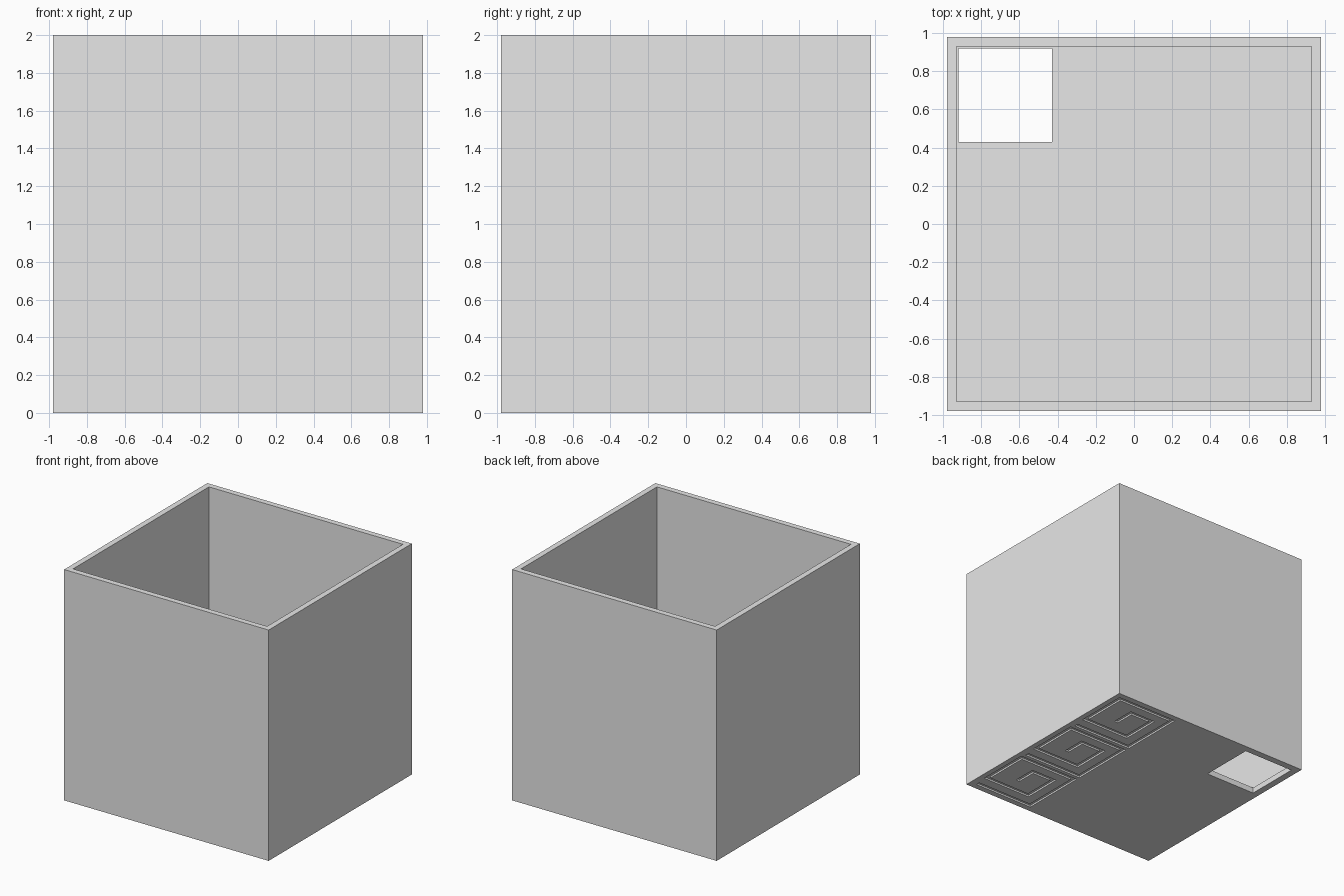
import bpy, bmesh
from mathutils import Vector

old = bpy.data.objects.get("Cube")
if old:
    bpy.data.objects.remove(old, do_unlink=True)

HALF, HEIGHT, WALL = 0.98, 2.0, 0.05
GROOVE, DEPTH = 0.035, 0.015

grey = bpy.data.materials.new("plain_grey")
grey.use_nodes = True
colour = (0.8, 0.8, 0.8, 1)
grey.diffuse_color = colour
grey.node_tree.nodes["Principled BSDF"].inputs["Base Color"].default_value = colour


def prism(name, outline, z0, z1):
    """Extrude a flat outline upward from z0 to z1."""
    bm = bmesh.new()
    face = bm.faces.new([bm.verts.new((x, y, z0)) for x, y in outline])
    top = bmesh.ops.extrude_face_region(bm, geom=[face])["geom"]
    bmesh.ops.translate(bm, vec=(0, 0, z1 - z0),
                        verts=[g for g in top if isinstance(g, bmesh.types.BMVert)])
    bmesh.ops.recalc_face_normals(bm, faces=bm.faces)
    mesh = bpy.data.meshes.new(name)
    bm.to_mesh(mesh)
    bm.free()
    mesh.materials.append(grey)
    obj = bpy.data.objects.new(name, mesh)
    bpy.context.collection.objects.link(obj)
    return obj


def rect(x0, x1, y0, y1):
    return [(x0, y0), (x1, y0), (x1, y1), (x0, y1)]


def ribbon(path, width):
    """Outline of a mitred strip following a right-angled path."""
    pts = [Vector(p) for p in path]
    dirs = [(b - a).normalized() for a, b in zip(pts, pts[1:])]
    sides = [Vector((-d.y, d.x)) * width / 2 for d in dirs]
    offs = [sides[0]] + [a + b for a, b in zip(sides, sides[1:])] + [sides[-1]]
    return [p + o for p, o in zip(pts, offs)] + [p - o for p, o in zip(pts, offs)][::-1]


def cut(body, cutter):
    mod = body.modifiers.new(cutter.name, 'BOOLEAN')
    mod.operation, mod.solver, mod.object = 'DIFFERENCE', 'EXACT', cutter
    cutter.hide_render = True
    cutter.hide_set(True)
    cutter.display_type = 'WIRE'


# Open box with a thin floor
body = prism("open_box", rect(-HALF, HALF, -HALF, HALF), 0, HEIGHT)
inner = HALF - WALL
cut(body, prism("cavity_cutter", rect(-inner, inner, -inner, inner), WALL, HEIGHT + 0.2))

# Square opening through one floor corner
cut(body, prism("floor_hole_cutter", rect(-0.92, -0.43, 0.43, 0.92), -0.1, 0.2))

# Three square spiral grooves under the floor
r, s, t = 0.28, 0.16, 0.06
spiral = [(r, -r), (-r, -r), (-r, r), (r, r), (r, -s),
          (-s, -s), (-s, s), (t, s), (t, -0.03)]
for i, cy in enumerate((-0.63, 0, 0.63)):
    path = [(0.635 + x, cy + y) for x, y in spiral]
    cut(body, prism(f"spiral_groove_cutter_{i + 1}", ribbon(path, GROOVE), -0.1, DEPTH))

# Bake the cuts and drop the helpers
bpy.context.view_layer.update()
baked = bpy.data.meshes.new_from_object(
    body.evaluated_get(bpy.context.evaluated_depsgraph_get()))
cutters = [m.object for m in body.modifiers]
body.modifiers.clear()
body.data = baked
for c in cutters:
    bpy.data.objects.remove(c, do_unlink=True)
